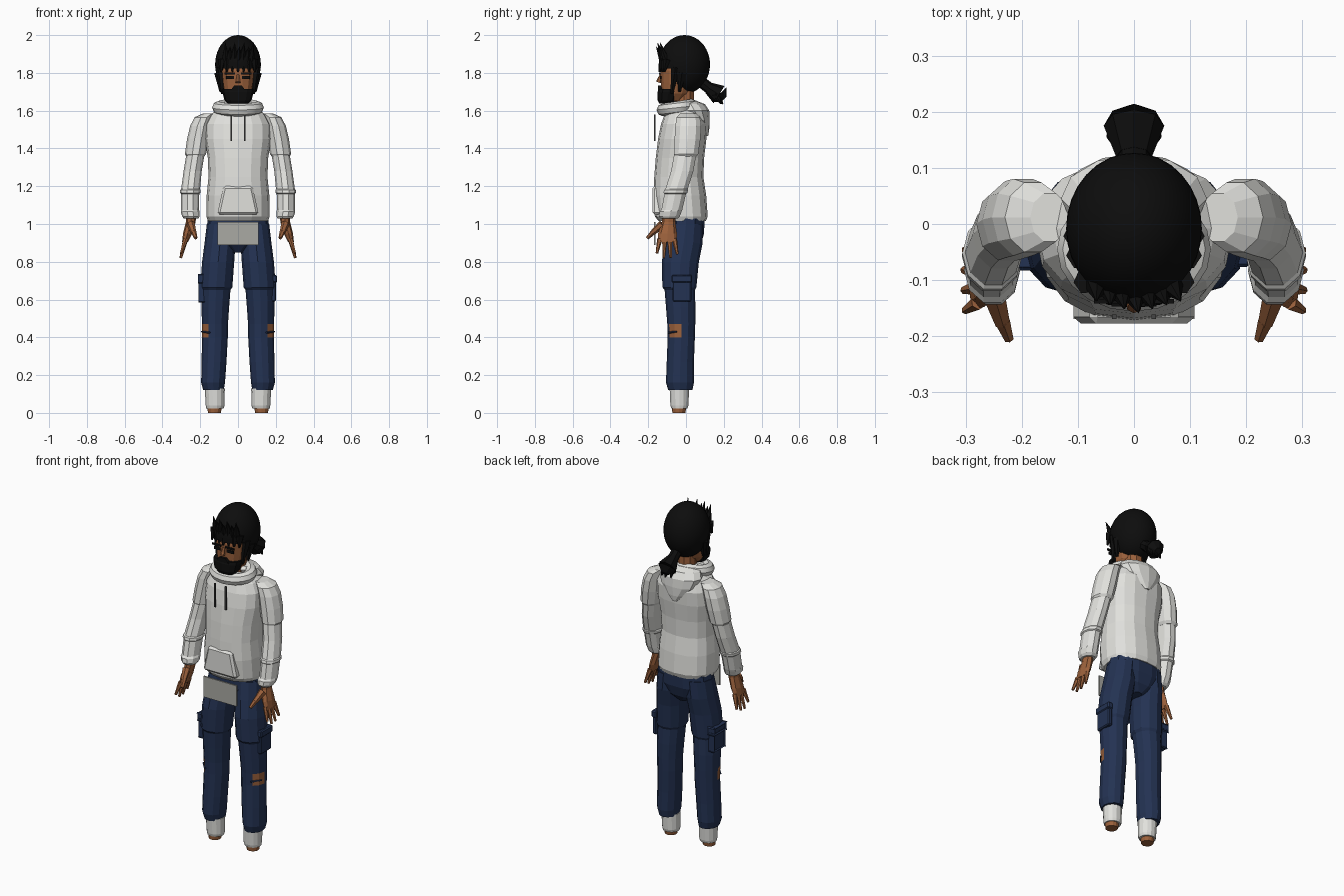
import bpy, bmesh, math
from mathutils import Vector, Matrix

if "Cube" in bpy.data.objects:
    bpy.data.objects.remove(bpy.data.objects["Cube"])


def material(name, rgb):
    m = bpy.data.materials.new(name)
    m.use_nodes = True
    m.diffuse_color = (*rgb, 1)
    bsdf = next(n for n in m.node_tree.nodes if n.type == 'BSDF_PRINCIPLED')
    bsdf.inputs["Base Color"].default_value = (*rgb, 1)
    return m


CLOTH = material("off white cloth", (0.75, 0.75, 0.72))
DENIM = material("navy denim", (0.017, 0.032, 0.085))
SKIN = material("brown skin", (0.33, 0.12, 0.045))
HAIR = material("black hair", (0.004, 0.004, 0.004))
PLATE = material("grey plate", (0.40, 0.40, 0.37))
CORD = material("dark cord", (0.06, 0.06, 0.06))


def finish(name, bm, *mats, smooth=False):
    bmesh.ops.recalc_face_normals(bm, faces=bm.faces)
    me = bpy.data.meshes.new(name)
    bm.to_mesh(me)
    bm.free()
    for m in mats:
        me.materials.append(m)
    ob = bpy.data.objects.new(name, me)
    bpy.context.collection.objects.link(ob)
    if smooth:
        bpy.ops.object.select_all(action='DESELECT')
        ob.select_set(True)
        bpy.context.view_layer.objects.active = ob
        bpy.ops.object.shade_smooth_by_angle(angle=math.radians(40))
    return ob


def loft(name, rings, n, *mats, s=1, rule=None, square=1.0, smooth=False):
    """Skin horizontal rings (x, y, z, rx, ry); rule picks painted faces."""
    bm = bmesh.new()
    loops = []
    for x, y, z, rx, ry in rings:
        row = []
        for i in range(n):
            a = math.tau * i / n
            c, d = math.cos(a), math.sin(a)
            px = x + rx * math.copysign(abs(c) ** square, c)
            py = y + ry * math.copysign(abs(d) ** square, d)
            row.append(bm.verts.new((s * px, py, z)))
        loops.append(row)
    for a, b in zip(loops, loops[1:]):
        for i in range(n):
            j = (i + 1) % n
            bm.faces.new((a[i], a[j], b[j], b[i]))
    bm.faces.new(loops[0])
    bm.faces.new(loops[-1])
    if rule:
        for f in bm.faces:
            f.material_index = int(rule(f.calc_center_median()))
    return finish(name, bm, *mats, smooth=smooth)


def spikes(name, items, mat, s=1, n=6):
    """Tapered rods (start, end, start radius, end radius) in one mesh."""
    bm = bmesh.new()
    for p, q, r0, r1 in items:
        p, q = Vector((s * p[0], *p[1:])), Vector((s * q[0], *q[1:]))
        d = q - p
        turn = d.to_track_quat('Z', 'Y').to_matrix().to_4x4()
        bmesh.ops.create_cone(bm, cap_ends=True, segments=n, radius1=r0, radius2=r1,
                              depth=d.length, matrix=Matrix.Translation((p + q) / 2) @ turn)
    return finish(name, bm, mat)


def box(name, centre, size, mat, s=1, top=1.0, bevel=0.0):
    bm = bmesh.new()
    bmesh.ops.create_cube(bm, size=1)
    for v in bm.verts:
        if v.co.z > 0:
            v.co.x *= top
        v.co = Vector([v.co[k] * size[k] + centre[k] for k in range(3)])
        v.co.x *= s
    if bevel:
        bmesh.ops.bevel(bm, geom=bm.edges[:], offset=bevel, segments=1, affect='EDGES')
    return finish(name, bm, mat)


def ball(name, centre, radii, mat, u, v, drop=None):
    bm = bmesh.new()
    bmesh.ops.create_uvsphere(bm, u_segments=u, v_segments=v, radius=1,
                              matrix=Matrix.Translation(centre) @ Matrix.Diagonal((*radii, 1)))
    if drop:
        bad = [f for f in bm.faces if drop(f.calc_center_median())]
        bmesh.ops.delete(bm, geom=bad, context='FACES')
    return finish(name, bm, mat, smooth=True)


# Hoodie body, front pocket and hem
loft("hoodie_body", [
    (0, -.02, 1.015, .158, .125), (0, -.025, 1.04, .168, .14), (0, -.033, 1.15, .166, .14),
    (0, -.038, 1.25, .156, .13), (0, -.032, 1.35, .16, .128), (0, -.02, 1.45, .175, .128),
    (0, -.01, 1.53, .172, .122), (0, -.008, 1.58, .145, .105), (0, -.008, 1.62, .09, .08)],
    16, CLOTH, square=.85)
box("front_pocket", (0, -.15, 1.125), (.22, .055, .15), CLOTH, top=.7, bevel=.012)

# Hood hanging at the back and its thick rolled collar
loft("hood_back", [
    (0, .105, 1.465, .015, .012), (0, .085, 1.50, .06, .038), (0, .07, 1.55, .11, .055),
    (0, .045, 1.60, .13, .078), (0, .025, 1.635, .11, .075), (0, .01, 1.65, .075, .05)],
    12, CLOTH)
bm = bmesh.new()
rows = []
for i in range(20):
    a = math.tau * i / 20
    out = Vector((math.cos(a), math.sin(a), 0))
    mid = Vector((out.x * .103, -.045 + out.y * .077, 1.616 + .012 * out.y))
    rows.append([bm.verts.new(mid + out * .034 * math.cos(t) + Vector((0, 0, .034 * math.sin(t))))
                 for t in [math.tau * k / 8 for k in range(8)]])
for i in range(20):
    a, b = rows[i], rows[(i + 1) % 20]
    for k in range(8):
        bm.faces.new((a[k], b[k], b[k - 7], a[k - 7]))
finish("hood_collar", bm, CLOTH, smooth=True)

# Belt plate, hips, neck
box("belt_plate", (0, -.165, .95), (.216, .009, .122), PLATE)
loft("trouser_hips", [
    (0, -.01, .85, .035, .06), (0, -.01, .89, .13, .09), (0, -.002, .95, .168, .1),
    (0, 0, 1.03, .16, .1)], 14, DENIM, square=.85)
loft("neck", [(0, -.01, 1.58, .055, .055), (0, -.01, 1.72, .052, .055)], 10, SKIN)

for s, side in ((1, "left"), (-1, "right")):
    # Sleeve with overlapping folds and cuff
    loft(side + "_upper_sleeve", [
        (.15, .012, 1.585, .035, .045), (.18, .012, 1.565, .05, .065), (.198, .012, 1.52, .055, .072),
        (.212, .008, 1.45, .058, .072), (.225, 0, 1.37, .056, .068), (.226, -.002, 1.355, .046, .058)],
        10, CLOTH, s=s)
    loft(side + "_lower_sleeve", [
        (.222, 0, 1.39, .048, .062), (.24, -.02, 1.28, .048, .062), (.251, -.05, 1.185, .05, .062),
        (.252, -.052, 1.18, .054, .067), (.253, -.056, 1.165, .054, .067), (.253, -.057, 1.16, .048, .06),
        (.254, -.075, 1.075, .047, .058), (.253, -.082, 1.065, .05, .061),
        (.25, -.088, 1.04, .046, .058), (.248, -.09, 1.028, .038, .046)], 10, CLOTH, s=s)
    # Hand: palm, spread fingers and thumb
    loft(side + "_palm", [
        (.248, -.09, 1.06, .026, .034), (.25, -.092, 1.01, .026, .036),
        (.267, -.098, .95, .024, .05), (.28, -.1, .905, .016, .05)], 8, SKIN, s=s)
    fingers = [((.277, -.1 + k * .026, .92), (.304 - abs(k) * .002, -.1 + k * .036, .82 + e), .014, .007)
               for k, e in ((-1.5, .025), (-.5, 0), (.5, .002), (1.5, .02))]
    fingers.append(((.25, -.125, 1.0), (.235, -.175, .955), .022, .015))
    fingers.append(((.235, -.172, .958), (.223, -.205, .925), .015, .009))
    spikes(side + "_fingers", fingers, SKIN, s=s)
    # Trouser leg with bare skin showing at the torn knee
    loft(side + "_trouser_leg", [
        (.085, 0, 1.0, .08, .09), (.095, -.012, .9, .082, .1), (.105, -.03, .8, .085, .098),
        (.115, -.035, .665, .085, .09), (.116, -.033, .65, .076, .08), (.12, -.028, .56, .073, .078),
        (.122, -.025, .47, .069, .074), (.122, -.025, .4, .068, .072), (.127, -.03, .27, .066, .072),
        (.132, -.032, .16, .063, .074), (.13, -.03, .12, .054, .064)],
        12, DENIM, SKIN, s=s,
        rule=lambda c: .4 < c.z < .47 and abs(c.x) > .16 and c.y < -.035)
    spikes(side + "_knee_threads", [((.15, -.095, .425), (.193, -.05, .43), .006, .004)], DENIM, s=s)
    box(side + "_cargo_pocket", (.188, -.022, .645), (.028, .1, .11), DENIM, s=s, bevel=.006)
    box(side + "_pocket_flap", (.19, -.022, .71), (.034, .11, .04), DENIM, s=s, bevel=.006)
    # Sock and foot stub
    loft(side + "_sock", [
        (.122, -.035, .024, .046, .044), (.121, -.035, .04, .05, .049), (.123, -.035, .13, .053, .053)],
        14, CLOTH, s=s)
    loft(side + "_foot", [(.125, -.038, 0, .034, .034), (.124, -.036, .04, .04, .04)], 12, SKIN, s=s)
    # Drawstring, eye, brow and ear
    box(side + "_drawstring", (.035, -.165, 1.51), (.008, .008, .14), CORD, s=s)
    box(side + "_eye", (.042, -.133, 1.775), (.042, .008, .016), HAIR, s=s)
    box(side + "_brow", (.043, -.138, 1.797), (.056, .008, .01), HAIR, s=s)
    spikes(side + "_sideburn", [
        ((.095, -.055, 1.83), (.082, -.075, 1.69), .026, .008),
        ((.1, -.02, 1.8), (.09, -.035, 1.7), .026, .008)], HAIR, s=s)

# Head, nose and beard
loft("head", [
    (0, -.07, 1.65, .05, .055), (0, -.058, 1.69, .074, .074), (0, -.048, 1.75, .084, .086),
    (0, -.045, 1.81, .09, .092), (0, -.04, 1.87, .085, .085)], 14, SKIN, square=.85)
spikes("nose", [((0, -.132, 1.79), (0, -.146, 1.75), .007, .014)], SKIN)
loft("beard", [
    (0, -.1, 1.637, .055, .042), (0, -.1, 1.655, .072, .05), (0, -.092, 1.70, .083, .058),
    (0, -.088, 1.715, .083, .056)], 12, HAIR, square=.8)
box("moustache", (0, -.136, 1.72), (.08, .022, .026), HAIR, top=.5)

# Hair cap, open at the face, with a rough fringe and tied tail
ball("hair_cap", (0, -.008, 1.845), (.121, .135, .155), HAIR, 32, 22,
     drop=lambda c: c.z < 1.815 and c.y < -.055)
locks = [((.022 * k, -.122 + abs(k) * .005, 1.87),
          (.025 * k + .008, -.158 + abs(k) * .007, 1.94 + .02 * (k % 2)), .022, .001) for k in range(-3, 4)]
locks += [((.028 * k, -.12 + abs(k) * .006, 1.87),
           (.03 * k, -.142 + abs(k) * .009, 1.805), .024, .005) for k in range(-3, 4)]
spikes("fringe", locks, HAIR)
tail = [((0, .09, 1.745), (0, .135, 1.71), .03, .03),
        ((0, .12, 1.72), (0, .175, 1.685), .032, .054),
        ((0, .175, 1.685), (0, .2, 1.66), .054, .02)]
tail += [((.025 * k, .16, 1.69), (.03 * k, .195 - abs(k) * .01, 1.635), .025, .003) for k in (-1, 0, 1)]
spikes("ponytail", tail, HAIR, n=8)
